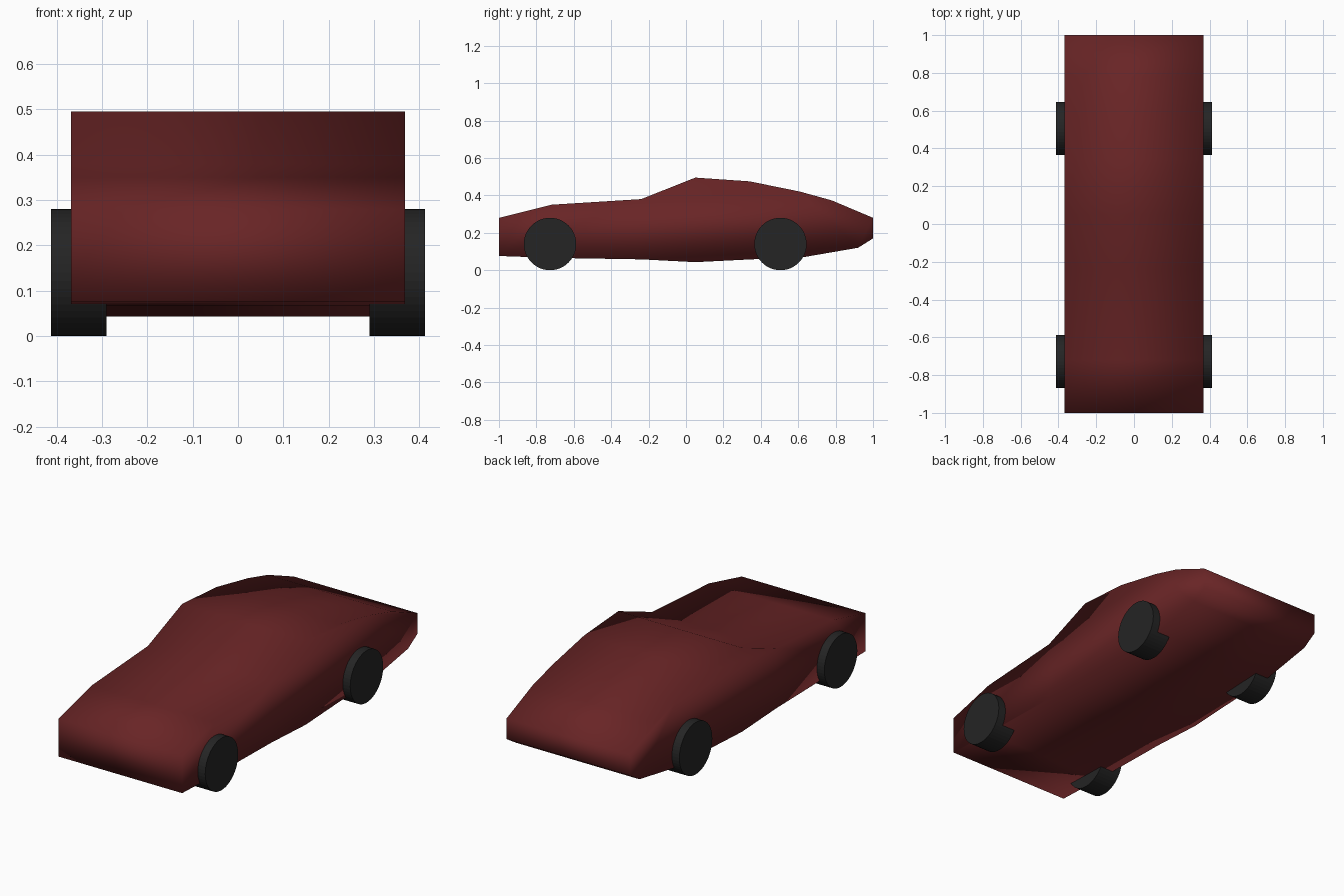
import bpy, bmesh, math
from mathutils import Matrix

cube = bpy.data.objects.get("Cube")
if cube:
    bpy.data.objects.remove(cube, do_unlink=True)


def make_material(name, rgb):
    mat = bpy.data.materials.new(name)
    mat.use_nodes = True
    mat.diffuse_color = (*rgb, 1)
    mat.node_tree.nodes["Principled BSDF"].inputs["Base Color"].default_value = (*rgb, 1)
    return mat


def finish(name, bm, mat, smooth):
    bmesh.ops.recalc_face_normals(bm, faces=bm.faces)
    for f in bm.faces:
        f.smooth = smooth
    mesh = bpy.data.meshes.new(name)
    bm.to_mesh(mesh)
    bm.free()
    mesh.materials.append(mat)
    obj = bpy.data.objects.new(name, mesh)
    bpy.context.collection.objects.link(obj)
    return obj


red = make_material("dark red paint", (0.14, 0.018, 0.019))
black = make_material("black rubber", (0.018, 0.018, 0.018))

# Body: side profile (y, z) extruded across the full width, softly shaded
HALF_WIDTH = 0.368
profile = [
    (-1, 0.28), (-0.72, 0.35), (-0.24, 0.38), (0.05, 0.495), (0.34, 0.475),
    (0.61, 0.42), (0.78, 0.373), (1, 0.28), (1, 0.17), (0.92, 0.12),
    (0.63, 0.07), (0.35, 0.058), (0.05, 0.043), (-0.24, 0.058),
    (-0.72, 0.066), (-1, 0.076),
]
bm = bmesh.new()
side = bm.faces.new([bm.verts.new((-HALF_WIDTH, y, z)) for y, z in profile])
grown = bmesh.ops.extrude_face_region(bm, geom=[side], use_keep_orig=True)
moved = [v for v in grown["geom"] if isinstance(v, bmesh.types.BMVert)]
bmesh.ops.translate(bm, verts=moved, vec=(2 * HALF_WIDTH, 0, 0))
finish("car_body", bm, red, True)

# Wheels: plain cylinders standing slightly proud of the body sides
RADIUS, THICKNESS, OUTER = 0.14, 0.122, 0.412
for end, y in (("front", -0.727), ("rear", 0.505)):
    for label, sign in (("left", 1), ("right", -1)):
        bm = bmesh.new()
        bmesh.ops.create_cone(
            bm, cap_ends=True, segments=48, radius1=RADIUS, radius2=RADIUS,
            depth=THICKNESS, matrix=Matrix.Rotation(math.pi / 2, 4, "Y"))
        wheel = finish(f"{end}_{label}_wheel", bm, black, False)
        wheel.location = (sign * (OUTER - THICKNESS / 2), y, RADIUS)
